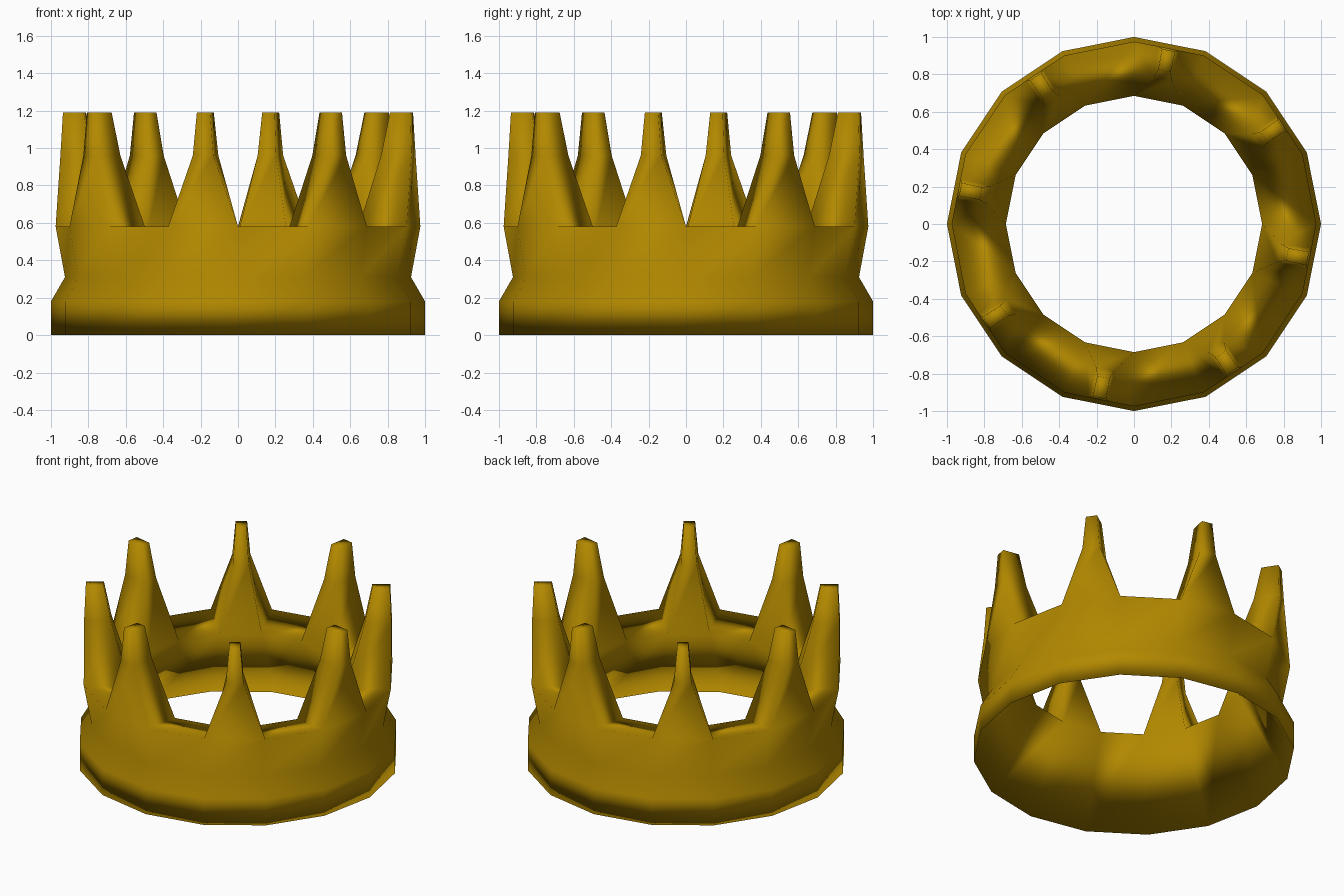
import bpy, bmesh, math

if "Cube" in bpy.data.objects:
    bpy.data.objects.remove(bpy.data.objects["Cube"])

SIDES = 16
STEP = 2 * math.pi / SIDES

# Closed wall section (radius, height): inner rim, foot, flare, waist, outer rim
PROFILE = [(0.685, 0.54), (1.0, 0.0), (1.0, 0.18), (0.925, 0.31), (0.975, 0.58)]
# Spike sections: outer radius, inner radius, half width outside, half width inside, height
SPIKE = [(0.957, 0.79, 0.056, 0.05, 0.96), (0.947, 0.835, 0.036, 0.034, 1.19)]

bm = bmesh.new()

# Band
rings = [[bm.verts.new((r * math.cos(k * STEP), r * math.sin(k * STEP), z))
          for k in range(SIDES)] for r, z in PROFILE]
for lo, hi in zip(rings[:-1], rings[1:]):
    for k in range(SIDES):
        n = (k + 1) % SIDES
        bm.faces.new((lo[k], lo[n], hi[n], hi[k]))

# Rim top, with a tapered spike rising from every second segment
outer, inner = rings[-1], rings[0]
for k in range(SIDES):
    n = (k + 1) % SIDES
    loop = [outer[k], outer[n], inner[n], inner[k]]
    if k % 2:
        a = (k + 0.5) * STEP
        c, s = math.cos(a), math.sin(a)
        for ro, ri, wo, wi, z in SPIKE:
            corners = [(ro, -wo), (ro, wo), (ri, wi), (ri, -wi)]
            nxt = [bm.verts.new((r * c - t * s, r * s + t * c, z)) for r, t in corners]
            for i in range(4):
                j = (i + 1) % 4
                bm.faces.new((loop[i], loop[j], nxt[j], nxt[i]))
            loop = nxt
    bm.faces.new(loop)

for f in bm.faces:
    f.smooth = True
mesh = bpy.data.meshes.new("crown")
bm.to_mesh(mesh)
bm.free()
crown = bpy.data.objects.new("crown", mesh)
bpy.context.collection.objects.link(crown)

# Gold
gold = bpy.data.materials.new("gold")
gold.diffuse_color = (0.45, 0.25, 0.0, 1)
gold.use_nodes = True
gold.node_tree.nodes["Principled BSDF"].inputs["Base Color"].default_value = gold.diffuse_color
mesh.materials.append(gold)
